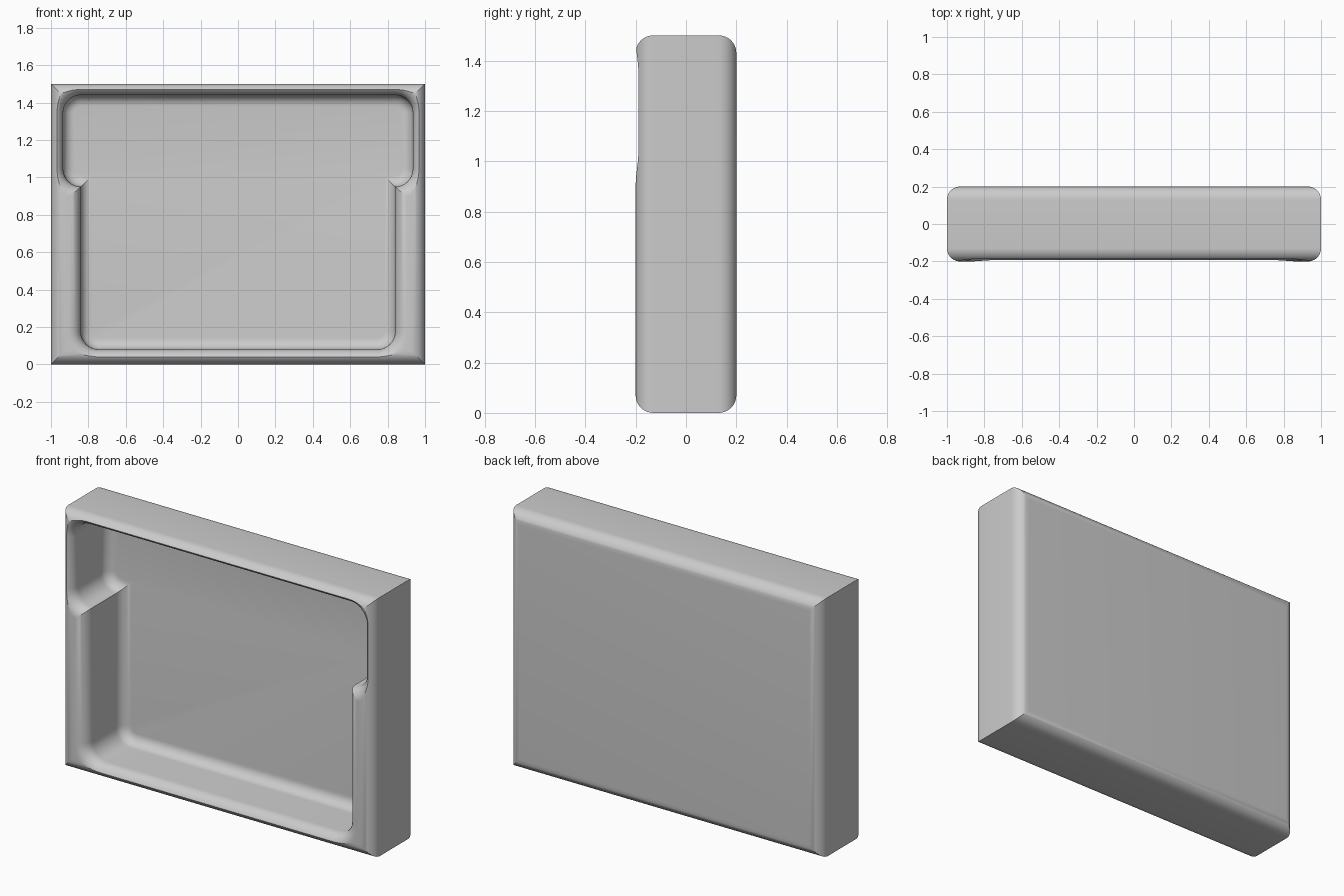
import bpy, bmesh
from math import sin, cos, pi

if "Cube" in bpy.data.objects:
    bpy.data.objects.remove(bpy.data.objects["Cube"])

R = 0.07          # rounding of the outer and rim edges
FLOOR_R = 0.06    # fillet where the recess walls meet its floor


def rounded_rect(hw, z0, z1, r, n=8):
    """Front-view outline, counter-clockwise, as (x, z) points."""
    pts = []
    for cx, cz, start in ((hw - r, z1 - r, 0), (-hw + r, z1 - r, pi / 2),
                          (-hw + r, z0 + r, pi), (hw - r, z0 + r, 3 * pi / 2)):
        for i in range(n + 1):
            a = start + pi / 2 * i / n
            pts.append((cx + r * cos(a), cz + r * sin(a)))
    return pts


def loft(name, rings):
    """Skin a stack of (y, outline) rings and cap both ends."""
    bm = bmesh.new()
    loops = [[bm.verts.new((x, y, z)) for x, z in pts] for y, pts in rings]
    for a, b in zip(loops, loops[1:]):
        for i in range(len(a)):
            j = (i + 1) % len(a)
            bm.faces.new((a[i], a[j], b[j], b[i]))
    bm.faces.new(loops[0])
    bm.faces.new(loops[-1])
    bmesh.ops.recalc_face_normals(bm, faces=bm.faces)
    mesh = bpy.data.meshes.new(name)
    bm.to_mesh(mesh)
    bm.free()
    obj = bpy.data.objects.new(name, mesh)
    bpy.context.collection.objects.link(obj)
    return obj


def recess(name, hw, z0, z1, floor, corner=0.095, n=8):
    """Cutter: flared mouth, straight wall, filleted floor."""
    steps = [(-0.3, R)]
    for i in range(n + 1):
        a = pi / 2 * i / n
        steps.append((-0.2 + R - R * cos(a), R - R * sin(a)))
    for i in range(n + 1):
        a = pi / 2 * i / n
        steps.append((floor - FLOOR_R + FLOOR_R * sin(a), -FLOOR_R + FLOOR_R * cos(a)))
    return loft(name, [(y, rounded_rect(hw + o, z0 - o, z1 + o, corner + o))
                       for y, o in steps])


# Outer case: only the front and back perimeters are rounded, mitred at corners
def square(inset):
    w = 1 - inset
    return [(w, 1.5 - inset), (-w, 1.5 - inset), (-w, inset), (w, inset)]


arc = [pi / 2 * i / 10 for i in range(11)]
front = [(-0.2 + R - R * cos(a), square(R - R * sin(a))) for a in arc]
back = [(-y, pts) for y, pts in reversed(front)]
case = loft("tray_case", front + back)

# Wide upper recess and narrower lower recess
cutters = [recess("upper_recess_cutter", 0.935, 0.95, 1.44, 0.14),
           recess("lower_recess_cutter", 0.84, 0.08, 1.25, 0.1398)]
for cutter in cutters:
    cutter.hide_render = True
    cutter.hide_set(True)
    mod = case.modifiers.new(cutter.name, 'BOOLEAN')
    mod.operation = 'DIFFERENCE'
    mod.solver = 'EXACT'
    mod.object = cutter

# Bake the cuts, then smooth the rounded edges
bpy.context.view_layer.objects.active = case
case.select_set(True)
for mod in list(case.modifiers):
    bpy.ops.object.modifier_apply(modifier=mod.name)
bpy.ops.object.shade_smooth_by_angle(angle=0.5)
for cutter in cutters:
    bpy.data.objects.remove(cutter)
